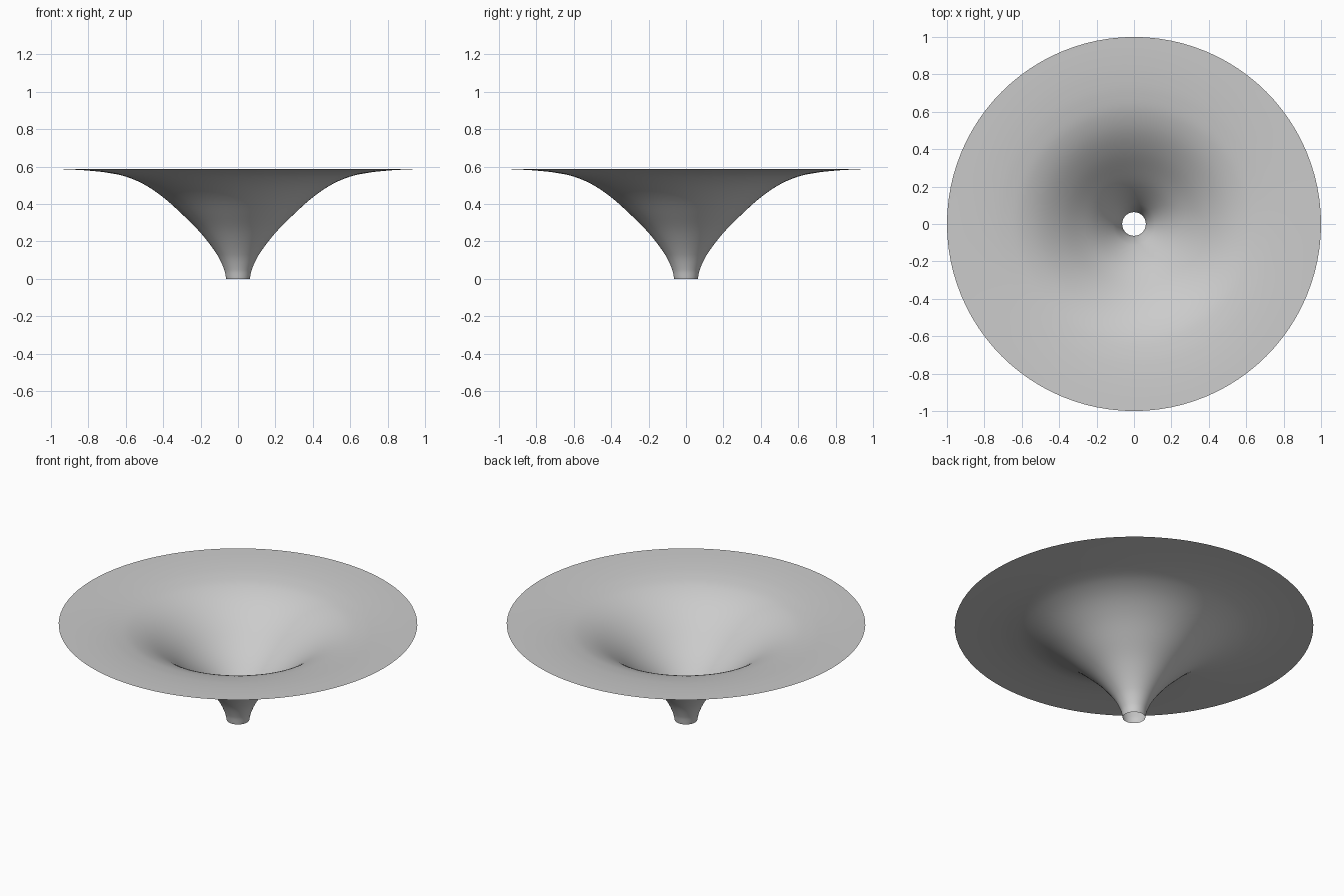
import bpy
import bmesh
import math
from mathutils import Vector
from mathutils.geometry import interpolate_bezier

if "Cube" in bpy.data.objects:
    bpy.data.objects.remove(bpy.data.objects["Cube"])

# Plain grey material
grey = bpy.data.materials.new("light grey")
grey.use_nodes = True
colour = (0.6, 0.6, 0.6, 1)
grey.diffuse_color = colour
grey.node_tree.nodes["Principled BSDF"].inputs["Base Color"].default_value = colour

# Flared profile as (radius, height), from the spout to the rim
profile = [(0.063, 0), (0.074, 0.05), (0.112, 0.13), (0.2, 0.246),
           (0.3, 0.347), (0.4, 0.436), (0.5, 0.504), (0.6, 0.547),
           (0.7, 0.568), (0.8, 0.579), (0.9, 0.585), (1, 0.588)]
knots = [Vector((r, 0, z)) for r, z in profile]


def tangent(i):
    """Unit direction of the profile at a knot."""
    before, after = knots[max(i - 1, 0)], knots[min(i + 1, len(knots) - 1)]
    return (after - before).normalized()


def smooth_profile(steps=6):
    """Round the profile with one Bezier span between each pair of knots."""
    points = [knots[0]]
    for i in range(len(knots) - 1):
        a, b = knots[i], knots[i + 1]
        reach = (b - a).length / 3
        span = interpolate_bezier(a, a + tangent(i) * reach,
                                  b - tangent(i + 1) * reach, b, steps + 1)
        points += span[1:]
    return points


# Revolve the open profile into a thin funnel with a hole at the bottom
bm = bmesh.new()
verts = [bm.verts.new(p) for p in smooth_profile()]
edges = [bm.edges.new(pair) for pair in zip(verts, verts[1:])]
bmesh.ops.spin(bm, geom=verts + edges, cent=(0, 0, 0), axis=(0, 0, 1),
               angle=math.tau, steps=96, use_merge=True)
bmesh.ops.remove_doubles(bm, verts=bm.verts, dist=0.0001)
bmesh.ops.recalc_face_normals(bm, faces=bm.faces)

# Point the normals up, towards the inside of the funnel
if sum(f.normal.z for f in bm.faces) < 0:
    bmesh.ops.reverse_faces(bm, faces=bm.faces)
for face in bm.faces:
    face.smooth = True

mesh = bpy.data.meshes.new("funnel")
bm.to_mesh(mesh)
bm.free()
mesh.materials.append(grey)
funnel = bpy.data.objects.new("funnel", mesh)
bpy.context.collection.objects.link(funnel)
